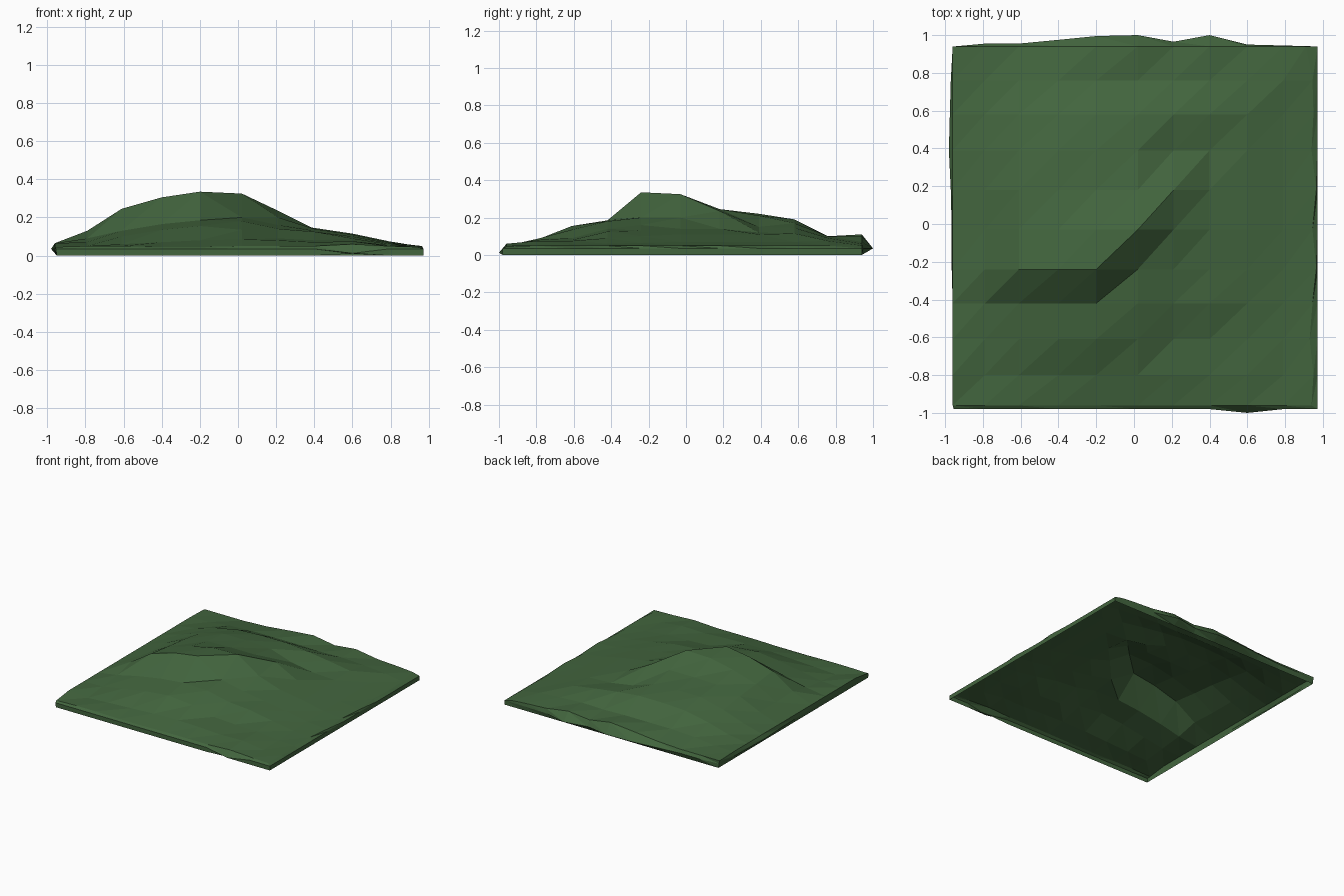
import bpy, bmesh

if "Cube" in bpy.data.objects:
    bpy.data.objects.remove(bpy.data.objects["Cube"])

# Grid lines of the terrain (outer lines are the rim)
XS = [-0.96, -0.79, -0.61, -0.40, -0.20, 0.02, 0.21, 0.40, 0.60, 0.79, 0.945]
YS = [-0.96, -0.80, -0.61, -0.42, -0.24, -0.03, 0.18, 0.39, 0.58, 0.76, 0.94]

# Inner height profiles in hundredths, front to back, each left to right
ROWS = [
    (5, 6, 7, 8, 8.5, 8, 7, 7.5, 5),
    (7, 10, 13.5, 15.5, 13.5, 9, 8, 7.5, 5.5),
    (9, 13, 16.5, 18.5, 18, 14, 12.5, 9, 6),
    (13, 24.5, 30.5, 33.5, 20, 16, 13, 10, 6.5),
    (12, 22, 28, 32, 32.5, 20, 14, 11, 7),
    (12, 20, 24, 24.5, 24.5, 23.5, 14, 11, 7),
    (11, 17, 22, 22, 21, 15, 12, 11, 7),
    (9, 14, 18, 19, 19, 17, 14.5, 11.5, 7),
    (7, 9, 10, 10, 10, 9.5, 10, 9, 7.5),
]
# Rim shape along each side
BACK_Z = [6, 6, 6, 7, 9, 11, 8, 10, 7, 6, 5]
BACK_OUT = [0.94, 0.955, 0.955, 0.975, 0.995, 1.0, 0.965, 1.0, 0.95, 0.945, 0.94]
FRONT_Z = [4.5, 5, 5, 4.5, 4.5, 5, 5, 5, 6, 5, 4.5]
LEFT_OUT = [-0.955, -0.955, -0.955, -0.96, -0.965, -0.965, -0.97, -0.98, -0.975, -0.97, -0.955]
RIGHT_TOP = [0.94, 0.95, 0.93, 0.945, 0.965, 0.945, 0.965, 0.94, 0.95, 0.945, 0.91]
N = 11


def surface_point(i, j):
    x, y = XS[i], YS[j]
    if i == N - 1:
        x = RIGHT_TOP[j]
    if j == N - 1:
        z = BACK_Z[i]
    elif j == 0:
        z = FRONT_Z[i]
    elif i == 0:
        z = 6.5
    elif i == N - 1:
        z = 5
    else:
        z = ROWS[j - 1][i - 1]
    return x, y, z / 100


def skirt_points(i, j):
    # Middle and bottom points of the skirt below a rim point
    x, y, _ = surface_point(i, j)
    mx, my, bx, by = x, y, x, y
    if i == 0:
        mx, bx = LEFT_OUT[j], -0.95
    if i == N - 1:
        mx = bx = 0.972
    if j == 0:
        my = -1.0 if i == 8 else -0.98
        by = -0.98
    if j == N - 1:
        my, by = BACK_OUT[i], 0.94
    return (mx, my, 0.012 if i == 8 and j == 0 else 0.035), (bx, by, 0.01 if i == 8 and j == 0 else 0)


bm = bmesh.new()

# Hill surface
grid = [[bm.verts.new(surface_point(i, j)) for i in range(N)] for j in range(N)]
for j in range(N - 1):
    for i in range(N - 1):
        a, b = grid[j][i], grid[j][i + 1]
        c, d = grid[j + 1][i + 1], grid[j + 1][i]
        bm.faces.new((a, b, c))
        bm.faces.new((a, c, d))

# Skirt around the open underside
m = N - 1
loop = ([(i, 0) for i in range(m)] + [(m, j) for j in range(m)]
        + [(m - i, m) for i in range(m)] + [(0, m - j) for j in range(m)])
rings = [[grid[j][i] for i, j in loop]]
for level in range(2):
    rings.append([bm.verts.new(skirt_points(i, j)[level]) for i, j in loop])
for upper, lower in zip(rings, rings[1:]):
    for k in range(len(loop)):
        n = (k + 1) % len(loop)
        bm.faces.new((upper[k], lower[k], lower[n]))
        bm.faces.new((upper[k], lower[n], upper[n]))

mesh = bpy.data.meshes.new("grassy_hill")
bm.to_mesh(mesh)
bm.free()
hill = bpy.data.objects.new("grassy_hill", mesh)
bpy.context.collection.objects.link(hill)

# Grass colour
grass = bpy.data.materials.new("grass_green")
grass.diffuse_color = (0.055, 0.13, 0.048, 1)
grass.use_nodes = True
grass.node_tree.nodes["Principled BSDF"].inputs["Base Color"].default_value = grass.diffuse_color
mesh.materials.append(grass)
